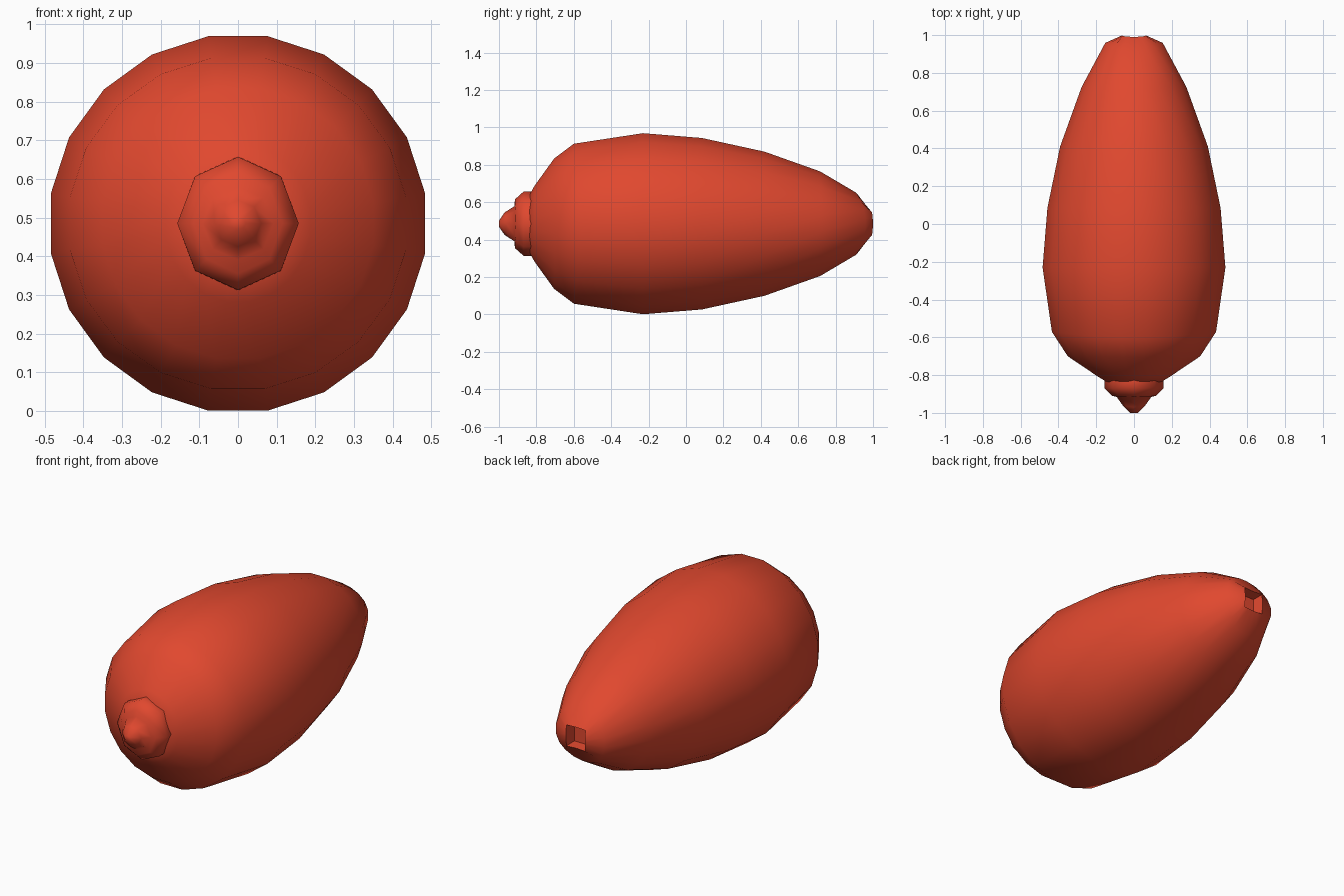
import bpy, bmesh
from math import cos, sin, pi, radians

if "Cube" in bpy.data.objects:
    bpy.data.objects.remove(bpy.data.objects["Cube"])

CZ = 0.485

red = bpy.data.materials.new("red_skin")
red.diffuse_color = (0.75, 0.065, 0.028, 1)
red.use_nodes = True
red.node_tree.nodes["Principled BSDF"].inputs["Base Color"].default_value = red.diffuse_color


def loft(name, rows, sides, offset):
    """Loft rings along y. Row: y at top, half height, y at side, half width, square?"""
    bm = bmesh.new()
    rings = []
    for y_top, rz, y_side, rx, square in rows:
        ring = []
        for i in range(sides):
            a = offset + 2 * pi * i / sides
            c, s = cos(a), sin(a)
            k = 1 / max(abs(c), abs(s)) if square else 1
            y = y_top + (y_side - y_top) * c * c
            ring.append(bm.verts.new((rx * c * k, y, CZ + rz * s * k)))
        rings.append(ring)
    for a, b in zip(rings, rings[1:]):
        for i in range(sides):
            j = (i + 1) % sides
            bm.faces.new((a[i], a[j], b[j], b[i]))
    bm.faces.new(rings[0])
    bm.faces.new(rings[-1])
    bmesh.ops.recalc_face_normals(bm, faces=bm.faces)
    me = bpy.data.meshes.new(name)
    bm.to_mesh(me)
    bm.free()
    me.materials.append(red)
    for p in me.polygons:
        p.use_smooth = True
    ob = bpy.data.objects.new(name, me)
    bpy.context.collection.objects.link(ob)
    bpy.context.view_layer.objects.active = ob
    ob.select_set(True)
    bpy.ops.object.shade_smooth_by_angle(angle=radians(60))
    ob.select_set(False)
    return ob


# Egg-shaped body, ending in a small square socket at the back
loft("body", [
    (-0.84, 0.150, -0.84, 0.140, False),
    (-0.81, 0.205, -0.81, 0.190, False),
    (-0.705, 0.353, -0.70, 0.355, False),
    (-0.60, 0.433, -0.57, 0.440, False),
    (-0.23, 0.490, -0.23, 0.490, False),
    (0.085, 0.464, 0.085, 0.464, False),
    (0.42, 0.390, 0.41, 0.396, False),
    (0.717, 0.283, 0.725, 0.281, False),
    (0.91, 0.167, 0.96, 0.154, False),
    (0.99, 0.060, 1.00, 0.060, True),
    (0.93, 0.055, 0.93, 0.055, True),
], 20, radians(9))

# Octagonal collar and pointed tip at the front
loft("front_nub", [
    (-0.78, 0.172, -0.78, 0.157, False),
    (-0.834, 0.173, -0.825, 0.157, False),
    (-0.868, 0.172, -0.87, 0.157, False),
    (-0.915, 0.130, -0.91, 0.115, False),
    (-0.917, 0.094, -0.915, 0.092, False),
    (-0.97, 0.060, -0.96, 0.060, False),
    (-1.00, 0.016, -1.00, 0.020, False),
], 8, 0)
